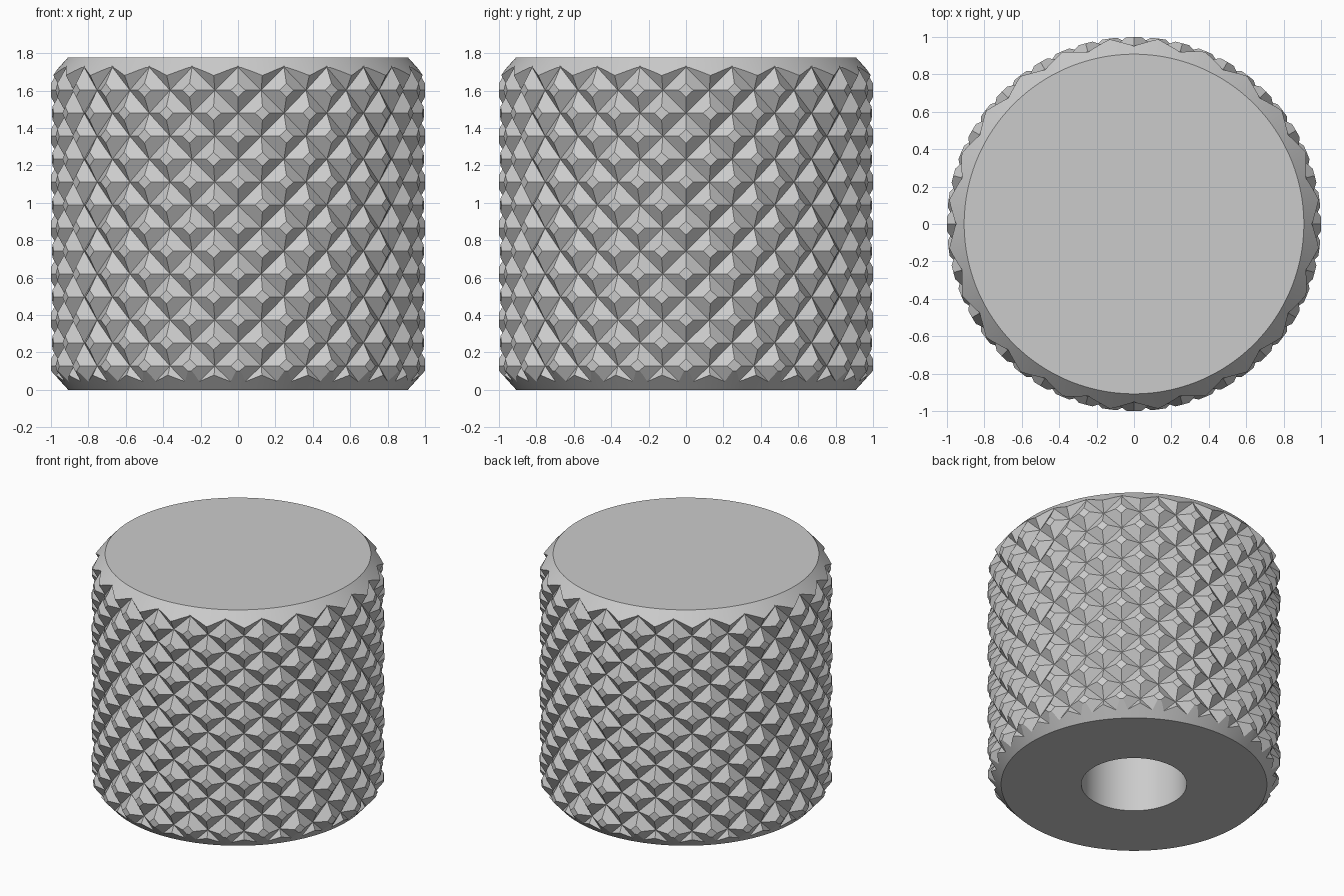
import bpy, bmesh, math

cube = bpy.data.objects.get("Cube")
if cube:
    bpy.data.objects.remove(cube)

COLS = 48            # half-steps around: 24 studs per row
ROW = 0.1228         # height between staggered rows
FIRST = 0.128        # height of the lowest full row
R_TOP, R_GROOVE = 1.0, 0.95
FLAT = 0.3           # size of each stud's flat tip
HEIGHT = 1.778


def new_object(name, bm):
    bmesh.ops.remove_doubles(bm, verts=bm.verts, dist=0.0002)
    bmesh.ops.recalc_face_normals(bm, faces=bm.faces)
    mesh = bpy.data.meshes.new(name)
    bm.to_mesh(mesh)
    bm.free()
    obj = bpy.data.objects.new(name, mesh)
    bpy.context.collection.objects.link(obj)
    return obj


def knurled_body():
    """Closed drum covered in staggered, blunt diamond studs."""
    bm = bmesh.new()

    def point(col, row, radius):
        a = 2 * math.pi * col / COLS - math.pi / 2
        return bm.verts.new((radius * math.cos(a), radius * math.sin(a), FIRST + row * ROW))

    steps = ((1, 0), (0, 1), (-1, 0), (0, -1))
    for row in range(-3, 17):
        for col in range(row % 2, COLS, 2):
            tip = [point(col + FLAT * c, row + FLAT * r, R_TOP) for c, r in steps]
            base = [point(col + c, row + r, R_GROOVE) for c, r in steps]
            bm.faces.new(tip)
            for k in range(4):
                n = (k + 1) % 4
                bm.faces.new((base[k], base[n], tip[n], tip[k]))
    bmesh.ops.remove_doubles(bm, verts=bm.verts, dist=0.0002)

    # Close both ends; these lie outside the finished height
    rim = [e for e in bm.edges if e.is_boundary]
    for upper in (True, False):
        mid = bm.verts.new((0, 0, HEIGHT + 0.4 if upper else -0.4))
        for e in rim:
            if (e.verts[0].co.z > 1) == upper:
                bm.faces.new((e.verts[0], e.verts[1], mid))
    return new_object("knurled_knob", bm)


def turned_envelope():
    """Bevelled cylinder with a blind shaft bore, used to trim the drum."""
    run, rise, edge, bore, depth = 0.19, 0.21, 0.908, 0.36, 1.2
    profile = [(0, depth), (bore, depth), (bore, 0), (edge, 0), (edge + run, rise),
               (edge + run, HEIGHT - rise), (edge, HEIGHT), (0, HEIGHT)]
    bm = bmesh.new()
    verts = [bm.verts.new((r, 0, z)) for r, z in profile]
    edges = [bm.edges.new(pair) for pair in zip(verts, verts[1:])]
    bmesh.ops.spin(bm, geom=verts + edges, cent=(0, 0, 0), axis=(0, 0, 1),
                   angle=2 * math.pi, steps=192, use_merge=True)
    bmesh.ops.remove_doubles(bm, verts=bm.verts, dist=0.0002)
    bmesh.ops.dissolve_limit(bm, angle_limit=0.005, verts=bm.verts, edges=bm.edges)
    return new_object("trim_envelope", bm)


knob = knurled_body()
envelope = turned_envelope()

# Trim the knurling to the bevelled ends and cut the bore
trim = knob.modifiers.new("trim", "BOOLEAN")
trim.operation = "INTERSECT"
trim.solver = "EXACT"
trim.object = envelope
bpy.ops.object.select_all(action="DESELECT")
knob.select_set(True)
bpy.context.view_layer.objects.active = knob
bpy.ops.object.modifier_apply(modifier="trim")
bpy.data.objects.remove(envelope)

# Plain grey finish
grey = bpy.data.materials.new("light_grey")
grey.use_nodes = True
colour = (0.6, 0.6, 0.6, 1)
grey.diffuse_color = colour
grey.node_tree.nodes["Principled BSDF"].inputs["Base Color"].default_value = colour
knob.data.materials.clear()
knob.data.materials.append(grey)
bpy.ops.object.shade_smooth_by_angle(angle=math.radians(15))
